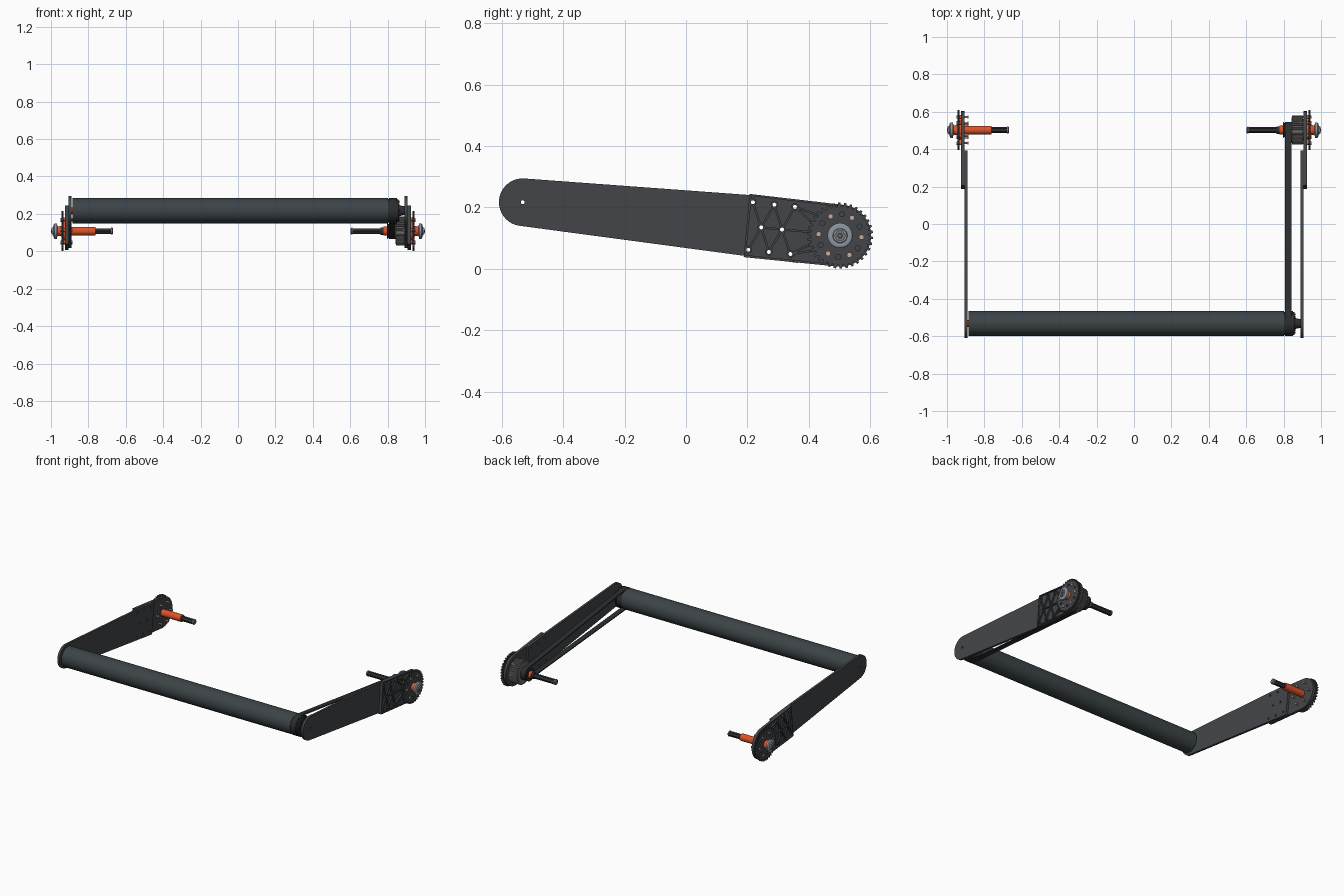
import bpy, bmesh
from math import sin, cos, pi, radians, atan2, acos, hypot
from mathutils import Matrix, Vector

if "Cube" in bpy.data.objects:
    bpy.data.objects.remove(bpy.data.objects["Cube"])

A, B = (-0.532, 0.217), (0.502, 0.108)      # roller axis and pivot axis in (y, z)
TO_YZ = Matrix(((0, 0, 1, 0), (1, 0, 0, 0), (0, 1, 0, 0), (0, 0, 0, 1)))


def mat(name, c):
    m = bpy.data.materials.new(name)
    m.diffuse_color = (*c, 1)
    m.use_nodes = True
    m.node_tree.nodes["Principled BSDF"].inputs["Base Color"].default_value = m.diffuse_color
    return m


DARK = mat("dark_plate", (0.055, 0.06, 0.066))
ROLL = mat("roller_grey", (0.045, 0.057, 0.062))
BLACK = mat("black", (0.025, 0.026, 0.028))
ORANGE = mat("orange", (0.72, 0.085, 0.022))
STEEL = mat("steel", (0.27, 0.31, 0.35))
PULLEY = mat("pulley_grey", (0.17, 0.17, 0.17))
TAN = mat("bolt_tan", (0.6, 0.42, 0.32))


def finish(name, bm, material, mirror=False):
    bmesh.ops.remove_doubles(bm, verts=bm.verts, dist=1e-5)
    bmesh.ops.recalc_face_normals(bm, faces=bm.faces)
    me = bpy.data.meshes.new(name)
    bm.to_mesh(me)
    bm.free()
    me.shade_smooth()
    me.set_sharp_from_angle(angle=radians(30))
    ob = bpy.data.objects.new(name, me)
    bpy.context.collection.objects.link(ob)
    me.materials.append(material)
    if mirror:
        ob.modifiers.new("mirror", 'MIRROR')
    return ob


def prism(name, loops, x0, x1, material, mirror=False):
    """Plate from (y, z) loops; inner loops become holes."""
    cu = bpy.data.curves.new(name, 'CURVE')
    cu.dimensions, cu.fill_mode, cu.extrude = '2D', 'BOTH', (x1 - x0) / 2
    for loop in loops:
        s = cu.splines.new('POLY')
        s.points.add(len(loop) - 1)
        for p, (y, z) in zip(s.points, loop):
            p.co = (y, z, 0, 1)
        s.use_cyclic_u = True
    tmp = bpy.data.objects.new(name + "_tmp", cu)
    me = bpy.data.meshes.new_from_object(tmp)
    bpy.data.objects.remove(tmp)
    bm = bmesh.new()
    bm.from_mesh(me)
    bpy.data.meshes.remove(me)
    bmesh.ops.transform(bm, matrix=Matrix.Translation(((x0 + x1) / 2, 0, 0)) @ TO_YZ, verts=bm.verts)
    return finish(name, bm, material, mirror)


def lathe(name, c, prof, material, n=40, mirror=False, bore=0.0):
    """Turned part about an x-parallel axis; prof is [(x, r)]; optional through bore."""
    if bore:
        prof = [(prof[0][0], bore)] + prof + [(prof[-1][0], bore)]
    bm = bmesh.new()
    rings = [[bm.verts.new((x, c[0] + r * cos(2 * pi * i / n), c[1] + r * sin(2 * pi * i / n)))
              for i in range(n)] for x, r in prof]
    pairs = list(zip(rings, rings[1:]))
    if bore:
        pairs.append((rings[-1], rings[0]))
    else:
        bm.faces.new(rings[0])
        bm.faces.new(rings[-1])
    for a, b in pairs:
        for i in range(n):
            bm.faces.new((a[i], a[(i + 1) % n], b[(i + 1) % n], b[i]))
    return finish(name, bm, material, mirror)


def arc(c, r, a0, a1, n):
    return [(c[0] + r * cos(a0 + (a1 - a0) * i / n), c[1] + r * sin(a0 + (a1 - a0) * i / n)) for i in range(n + 1)]


def circle(c, r, n=20):
    return arc(c, r, 0, 2 * pi, n)[:-1]


def polar(r, n, start=0.0):
    return [(B[0] + r * cos(start + 2 * pi * i / n), B[1] + r * sin(start + 2 * pi * i / n)) for i in range(n)]


def gear(r0, r1, n):
    pts = []
    for i in range(n):
        for f, r in ((0, r0), (0.3, r0), (0.45, r1), (0.8, r1)):
            a = 2 * pi * (i + f) / n
            pts.append((B[0] + r * cos(a), B[1] + r * sin(a)))
    return pts


def hull(ra, rb, n=28):
    """Belt outline around circles at A and B."""
    d = (B[0] - A[0], B[1] - A[1])
    t, w = atan2(d[1], d[0]), acos((ra - rb) / hypot(*d))
    return arc(A, ra, t + w, t + 2 * pi - w, n) + arc(B, rb, t - w, t + w, n)


def gusset_outline(d):
    return ([(0.207 + d, 0.244 - d)] + [(0.188 + d, 0.038 + d)] +
            arc(B, 0.101 - d, radians(-97), radians(84), 36))


# Bolt pattern joining plate and gusset
top = [(0.218, 0.217), (0.288, 0.209), (0.355, 0.202)]
mid = [(0.245, 0.135), (0.313, 0.128)]
low = [(0.203, 0.062), (0.27, 0.055), (0.34, 0.048)]
nodes = top + mid + low
holes = [circle(p, 0.0065, 14) for p in nodes]

# Side arms
arm = arc(A, 0.0775, radians(86), radians(262), 36) + [(0.2, 0.041), (0.365, 0.019), (0.392, 0.222), (0.2, 0.241)]
prism("side_arm", [arm, circle(A, 0.0065, 16)] + holes, 0.891, 0.906, DARK, True)

# Gussets: thin web, rim, bosses and truss ribs
prism("gusset_web", [gusset_outline(0), circle(B, 0.02)] + holes, 0.906, 0.914, DARK, True)
prism("gusset_rim", [gusset_outline(0), gusset_outline(0.007)], 0.914, 0.924, DARK, True)
prism("gusset_pivot_disc", [circle(B, 0.09, 48), circle(B, 0.02)], 0.914, 0.924, DARK, True)
for p, h in zip(nodes, holes):
    prism("gusset_boss", [circle(p, 0.012), h], 0.914, 0.924, DARK, True)
T1, T2, T3, M1, M2, B1, B2, B3 = nodes
ribs = [(T1, M1), (M1, T2), (T2, M2), (M2, T3), (M1, M2), (M1, B1), (M1, B2), (M2, B2), (M2, B3),
        (T3, (0.448, 0.168)), (M2, (0.43, 0.118)), (B3, (0.438, 0.063)), (T3, (0.425, 0.138)), (B3, (0.427, 0.09))]
for a, b in ribs:
    a, b = Vector(a), Vector(b)
    u = (b - a).normalized()
    s = Vector((-u.y, u.x)) * 0.0035
    a, b = a + u * 0.01, b - u * 0.01
    prism("gusset_rib", [[tuple(v) for v in (a + s, a - s, b - s, b + s)]], 0.914, 0.9235, DARK, True)

# Pivot sprockets with bolts and hubs
prism("sprocket", [gear(0.095, 0.1075, 34), circle(B, 0.02)] +
      [circle(p, 0.008, 16) for p in polar(0.07, 6, radians(25))], 0.933, 0.943, DARK, True)
prism("sprocket_spacer", [circle(B, 0.056, 40), circle(B, 0.019)], 0.924, 0.933, ORANGE, True)
for p in polar(0.07, 6, radians(-4)):
    lathe("sprocket_bolt", p, [(0.885, 0.008), (0.891, 0.008), (0.891, 0.005), (0.943, 0.005),
                               (0.943, 0.0085), (0.949, 0.0085)], TAN, 12, True)
    lathe("sprocket_standoff", p, [(0.924, 0.01), (0.933, 0.01)], ORANGE, 16, True)
lathe("hub_spacer", B, [(0.943, 0.028), (0.968, 0.024)], ORANGE, 32, True)
lathe("hub_flange", B, [(0.966, 0.03), (0.969, 0.041), (0.981, 0.041), (0.985, 0.036), (0.986, 0.024),
                        (0.992, 0.022)], STEEL, 40, True)
lathe("hub_nut", B, [(0.99, 0.019), (0.997, 0.019), (0.997, 0.008), (1.0, 0.007)], PULLEY, 6, True)

# Pivot shafts
for side, tip in ((-1, 0.672), (1, 0.606)):
    lathe("pivot_shaft", B, [(side * tip, 0.0165), (side * 0.99, 0.0165)], BLACK, 6)
    lathe("shaft_end_cap", B, [(side * (tip - 0.005), 0.013), (side * tip, 0.018), (side * (tip + 0.007), 0.018)], PULLEY, 24)
lathe("left_shaft_sleeve", B, [(-0.925, 0.023), (-0.762, 0.023)], ORANGE, 32)

# Drive pulleys and spacers on the right pivot
prism("drive_pulley", [gear(0.073, 0.078, 40), circle(B, 0.017)], 0.846, 0.904, PULLEY)
lathe("drive_pulley_rim", B, [(0.842, 0.068), (0.847, 0.068)], PULLEY)
lathe("drive_pulley_cap", B, [(0.903, 0.06), (0.907, 0.06)], ORANGE)
prism("belt_pulley", [gear(0.034, 0.037, 24), circle(B, 0.016)], 0.802, 0.843, BLACK)
lathe("belt_pulley_flange", B, [(0.796, 0.043), (0.802, 0.04)], BLACK)
lathe("right_shaft_spacer", B, [(0.778, 0.024), (0.797, 0.024)], ORANGE, 32)
lathe("right_shaft_collar", B, [(0.762, 0.02), (0.778, 0.02)], BLACK, 32)

# Drive belt
prism("drive_belt", [hull(0.068, 0.043), hull(0.062, 0.037)], 0.806, 0.841, BLACK)

# Roller tube, end hubs and roller pulley
lathe("roller_tube", A, [(-0.884, 0.067), (0.803, 0.067)], ROLL, 64, bore=0.061)
lathe("roller_left_plug", A, [(-0.882, 0.0615), (-0.85, 0.0615)], BLACK, 48, bore=0.0065)
lathe("roller_left_bushing", A, [(-0.891, 0.018), (-0.881, 0.018)], ORANGE, 24, bore=0.0065)
lathe("roller_pulley", A, [(0.78, 0.0605), (0.803, 0.0605), (0.803, 0.0625), (0.843, 0.0625), (0.843, 0.068),
                           (0.85, 0.068), (0.85, 0.062), (0.858, 0.06), (0.858, 0.03), (0.885, 0.024),
                           (0.891, 0.024)], BLACK, 56, bore=0.0065)
for i in range(8):
    a = 2 * pi * i / 8
    lathe("roller_pulley_bolt", (A[0] + 0.048 * cos(a), A[1] + 0.048 * sin(a)),
          [(0.857, 0.006), (0.864, 0.006)], BLACK, 10)
